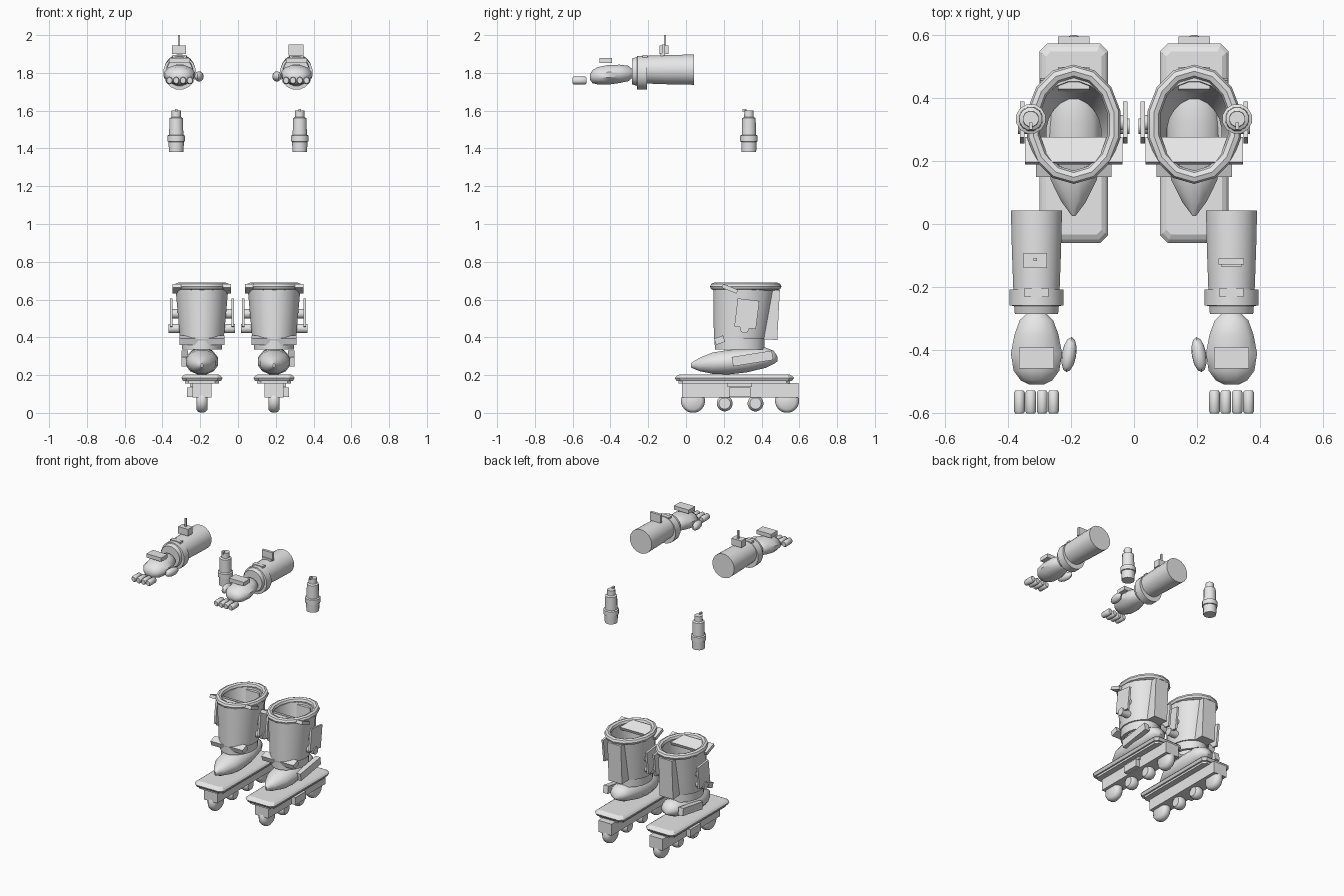
import bpy, bmesh, math
from mathutils import Matrix, Vector, Euler

if "Cube" in bpy.data.objects:
    bpy.data.objects.remove(bpy.data.objects["Cube"])

grey = bpy.data.materials.new("plain_grey")
grey.diffuse_color = (0.8, 0.8, 0.8, 1)
grey.use_nodes = True
grey.node_tree.nodes["Principled BSDF"].inputs["Base Color"].default_value = grey.diffuse_color


def finish(name, bm, smooth):
    bmesh.ops.recalc_face_normals(bm, faces=bm.faces)
    me = bpy.data.meshes.new(name)
    bm.to_mesh(me)
    bm.free()
    me.materials.append(grey)
    ob = bpy.data.objects.new(name, me)
    bpy.context.collection.objects.link(ob)
    if smooth:
        bpy.ops.object.select_all(action='DESELECT')
        ob.select_set(True)
        bpy.context.view_layer.objects.active = ob
        bpy.ops.object.shade_smooth_by_angle(angle=math.radians(40))
    return ob


def loft(name, rings, n=16, axis='Z', closed=False, smooth=True):
    """Skin elliptical rings (pos, centre_u, centre_v, radius_u, radius_v) along an axis."""
    bm = bmesh.new()
    loops = []
    for p, cu, cv, ru, rv in rings:
        loop = []
        for i in range(n):
            a = 2 * math.pi * (i + 0.5) / n
            u, v = cu + ru * math.cos(a), cv + rv * math.sin(a)
            loop.append(bm.verts.new({'X': (p, u, v), 'Y': (u, p, v), 'Z': (u, v, p)}[axis]))
        loops.append(loop)
    pairs = list(zip(loops, loops[1:]))
    if closed:
        pairs.append((loops[-1], loops[0]))
    for a, b in pairs:
        for i in range(n):
            j = (i + 1) % n
            bm.faces.new((a[i], a[j], b[j], b[i]))
    if not closed:
        bm.faces.new(loops[0])
        bm.faces.new(loops[-1])
    return finish(name, bm, smooth)


def box(name, centre, size, rot=(0, 0, 0)):
    bm = bmesh.new()
    m = (Matrix.Translation(centre) @ Euler([math.radians(r) for r in rot]).to_matrix().to_4x4()
         @ Matrix.Diagonal(Vector(size)).to_4x4())
    bmesh.ops.create_cube(bm, size=1, matrix=m)
    return finish(name, bm, False)


def ball(name, centre, radii, rot_z=0, u=12, v=8):
    bm = bmesh.new()
    m = (Matrix.Translation(centre) @ Matrix.Rotation(math.radians(rot_z), 4, 'Z')
         @ Matrix.Diagonal(Vector(radii)).to_4x4())
    bmesh.ops.create_uvsphere(bm, u_segments=u, v_segments=v, radius=1, matrix=m)
    return finish(name, bm, True)


def sole_plate(name, cx):
    """Chamfered rectangle stacked in layers with a pointed rim."""
    bm = bmesh.new()
    loops = []
    for z, hx, hy, c in ((.155, .09, .295, .02), (.168, .09, .295, .02), (.168, .1, .305, .02),
                         (.185, .109, .316, .025), (.196, .1, .305, .02), (.204, .088, .29, .015)):
        pts = [(hx, hy - c), (hx - c, hy), (c - hx, hy), (-hx, hy - c),
               (-hx, c - hy), (c - hx, -hy), (hx - c, -hy), (hx, c - hy)]
        loops.append([bm.verts.new((cx + x, .256 + y, z)) for x, y in pts])
    for a, b in zip(loops, loops[1:]):
        for i in range(8):
            bm.faces.new((a[i], a[i - 1], b[i - 1], b[i]))
    bm.faces.new(loops[0])
    bm.faces.new(loops[-1])
    finish(name, bm, False)


def boot(side, s):
    cx = .191 * s
    # wheels and chassis
    sole_plate(side + "_sole_plate", cx)
    box(side + "_chassis", (cx, .287, .12), (.1, .615, .078))
    box(side + "_chassis_block", (cx + .06 * s, .284, .11), (.04, .115, .05))
    box(side + "_chassis_rim", (cx + .052 * s, .284, .147), (.02, .13, .018))
    for i, (y, r) in enumerate(((.037, .064), (.205, .042), (.368, .042), (.535, .064))):
        z = r if r > .05 else .05
        loft(f"{side}_wheel_{i}", [(cx + x, y, z, r * k, r * k) for x, k in
                                   ((-.03, .72), (-.02, .92), (-.007, 1), (.007, 1), (.02, .92), (.03, .72))],
             20, 'X')
    # pointed shoe
    loft(side + "_shoe", [(y, cx, z, a, b) for y, z, a, b in
                          ((.026, .252, .006, .012), (.07, .256, .04, .036), (.14, .263, .076, .058),
                           (.22, .268, .088, .067), (.32, .277, .088, .065), (.42, .292, .074, .056),
                           (.465, .294, .05, .036), (.485, .285, .012, .012))], 12, 'Y')
    box(side + "_heel_plate", (cx + .09 * s, .352, .288), (.035, .215, .05), (9, 0, 0))
    # hollow cuff with padded rim
    loft(side + "_cuff", [(z, cx, y, a, b) for z, y, a, b in
                          ((.335, .284, .107, .133), (.39, .284, .109, .134), (.39, .286, .117, .14),
                           (.665, .308, .142, .166), (.665, .308, .12, .145), (.335, .284, .088, .112))],
         20, 'Z', True)
    rim = []
    for i in range(8):
        a = math.pi * i / 4
        d = .021 * math.cos(a)
        rim.append((.669 + .02 * math.sin(a), cx, .316, .131 + d, .168 + d))
    loft(side + "_cuff_rim", rim, 14, 'Z', True)
    # straps, side plates and back spine
    box(side + "_upper_strap", (cx, .232, .657), (.31, .085, .022), (-22, 0, 0))
    box(side + "_lower_strap", (cx, .178, .385), (.24, .05, .035), (20, 0, 0))
    for o, tag in ((1, "outer"), (-1, "inner")):
        t = s * o
        box(f"{side}_{tag}_plate", (cx + .163 * t, .322, .525), (.014, .115, .15), (-7, 0, 0))
        loft(f"{side}_{tag}_plate_mount", [(cx + x * t, .322, .525, .025, .025) for x in (.11, .16)], 12, 'X')
        loft(f"{side}_{tag}_knob", [(cx + x * t, .31, .447, .025, .025) for x in (.11, .176)], 12, 'X')
    box(side + "_back_spine", (cx, .455, .52), (.1, .07, .265), (-3, 0, 0))


def arm(side, s):
    cx = .309 * s
    # forearm and wrist cuff
    loft(side + "_forearm", [(y, cx, 1.817, a, b) for y, a, b in
                             ((.042, .082, .081), (-.08, .079, .079), (-.215, .074, .074))], 20, 'Y')
    loft(side + "_wrist_cuff", [(y, cx, z, a, b) for y, z, a, b in
                                ((-.207, 1.801, .087, .091), (-.258, 1.801, .087, .091),
                                 (-.26, 1.808, .072, .078), (-.285, 1.808, .07, .07))], 16, 'Y')
    box(side + "_cuff_tab", (cx, -.217, 1.882), (.075, .028, .025))
    # hand
    loft(side + "_hand", [(y, cx, z, a, b) for y, z, a, b in
                          ((-.282, 1.797, .03, .022), (-.305, 1.797, .055, .042), (-.35, 1.795, .072, .05),
                           (-.41, 1.79, .084, .054), (-.465, 1.785, .075, .048),
                           (-.495, 1.78, .052, .036), (-.508, 1.778, .025, .015))], 12, 'Y')
    ball(side + "_thumb", (.206 * s, -.414, 1.781), (.023, .056, .027), 9 * s)
    box(side + "_knuckle_plate", (cx, -.425, 1.866), (.11, .067, .026))
    for i in range(4):
        x = cx + (i - 1.5) * .036
        loft(f"{side}_finger_{i}", [(y, x, 1.76, r, r * 1.15) for y, r in
                                    ((-.6, .014), (-.594, .018), (-.534, .018), (-.528, .014))], 10, 'Y')
    # floating canister
    prof = ((1.38, .04), (1.435, .042), (1.437, .048), (1.468, .048), (1.472, .039),
            (1.56, .037), (1.566, .026), (1.6, .025))
    loft(side + "_canister", [(z, .327 * s, .333, r, r) for z, r in prof], 12, 'Z')
    box(side + "_canister_nub", (.327 * s, .31, 1.603), (.012, .022, .014))


for side, s in (("left", -1), ("right", 1)):
    boot(side, s)
    arm(side, s)

# wrist devices
box("left_wrist_radio", (-.313, -.116, 1.922), (.074, .048, .046))
box("left_radio_antenna", (-.313, -.112, 1.97), (.01, .01, .06))
box("right_wrist_screen", (.308, -.119, 1.921), (.08, .018, .056))
box("right_screen_base", (.308, -.127, 1.897), (.065, .014, .015))
